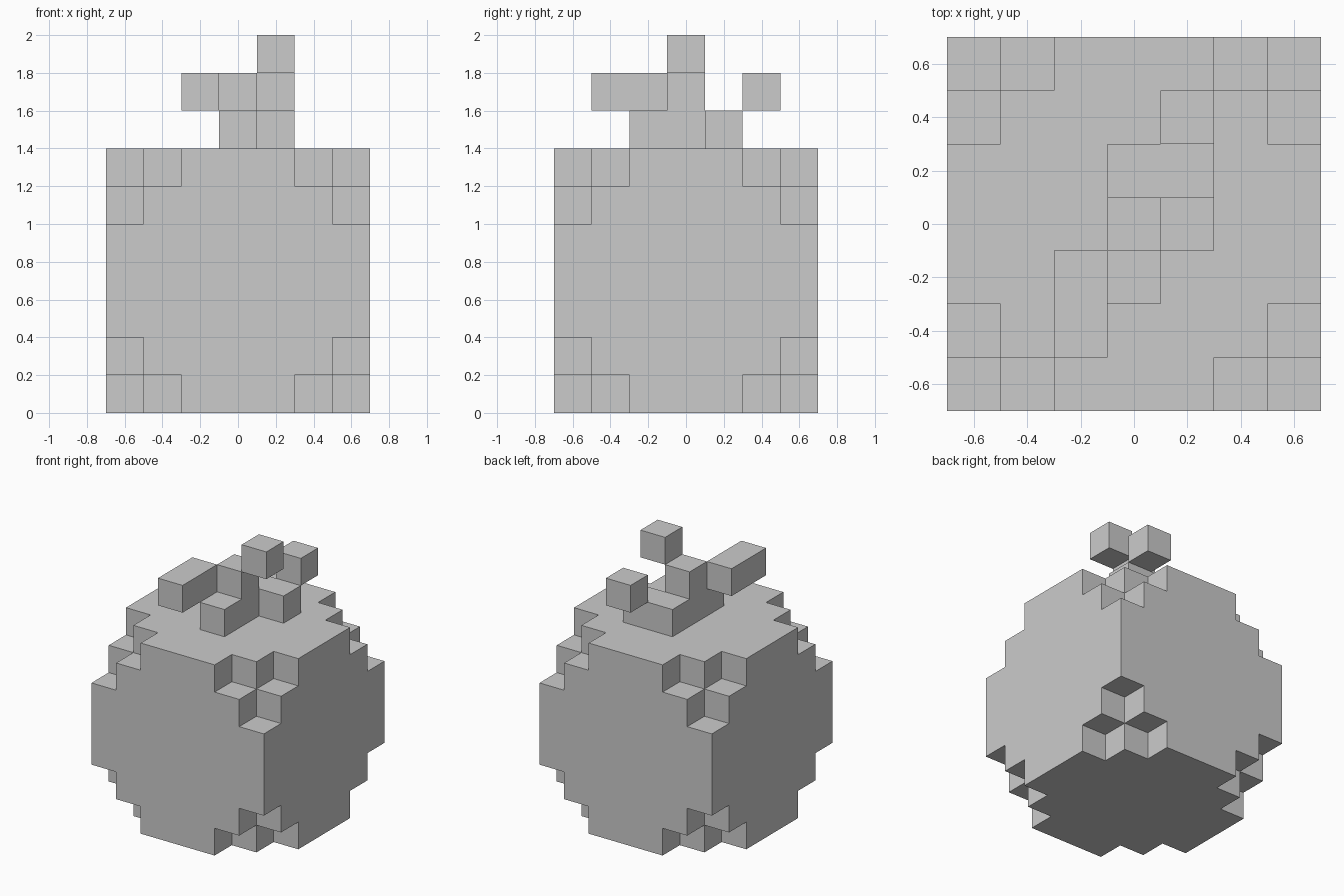
import bpy
import bmesh
from itertools import product
from mathutils import Vector

cube = bpy.data.objects.get("Cube")
if cube:
    bpy.data.objects.remove(cube, do_unlink=True)

UNIT = 0.2   # edge length of one block
R = 3        # the body spans -R..R blocks on each axis

grey = bpy.data.materials.new("plain grey")
grey.use_nodes = True
colour = (0.6, 0.6, 0.6, 1)
grey.diffuse_color = colour
grey.node_tree.nodes["Principled BSDF"].inputs["Base Color"].default_value = colour


def block_object(name, cells, neighbours=frozenset()):
    """Skin a set of grid cells with their exposed faces, merged where flat."""
    bm = bmesh.new()
    for cell in cells:
        centre = Vector(cell)
        for axis, sign in product(range(3), (-1, 1)):
            normal = Vector((0, 0, 0))
            normal[axis] = sign
            beside = tuple(int(c) for c in centre + normal)
            if beside in cells or beside in neighbours:
                continue
            u = Vector((0, 0, 0))
            u[(axis + 1) % 3] = 0.5
            v = normal.cross(u)
            mid = centre + normal / 2 + Vector((0, 0, R + 0.5))
            corners = (mid - u - v, mid + u - v, mid + u + v, mid - u + v)
            bm.faces.new([bm.verts.new(c * UNIT) for c in corners])
    bmesh.ops.remove_doubles(bm, verts=bm.verts, dist=0.001)
    bmesh.ops.dissolve_limit(bm, angle_limit=0.01, verts=bm.verts, edges=bm.edges)
    mesh = bpy.data.meshes.new(name)
    bm.to_mesh(mesh)
    bm.free()
    mesh.materials.append(grey)
    obj = bpy.data.objects.new(name, mesh)
    bpy.context.collection.objects.link(obj)
    return obj


# Body: a solid block cube with four blocks missing at each corner
span = range(-R, R + 1)
body = {c for c in product(span, repeat=3) if sum(map(abs, c)) < 3 * R - 1}
block_object("body", body)

# Stem: crooked base, side branches and a raised tip
base = [(0, -1), (0, 0), (0, 1), (1, 1)]
branches = [(-1, -2), (-1, -1), (0, 0), (1, 2)]
tip = [(1, 0)]
stem = {(x, y, R + 1 + level)
        for level, layer in enumerate((base, branches, tip))
        for x, y in layer}
block_object("stem", stem, body)
